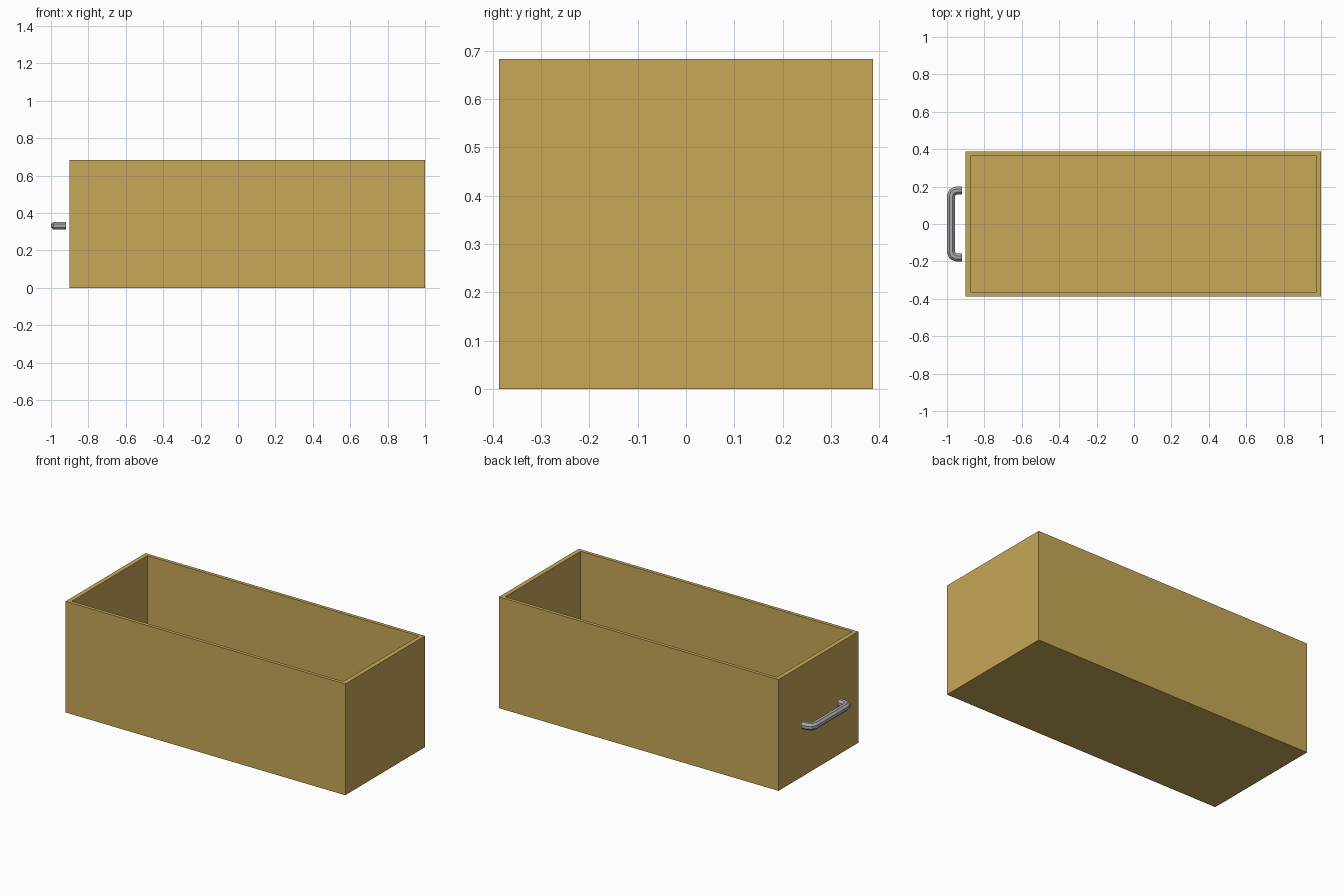
import bpy, bmesh, math
from mathutils import Vector

if "Cube" in bpy.data.objects:
    bpy.data.objects.remove(bpy.data.objects["Cube"])


def material(name, rgb):
    lin = [((c / 255 + 0.055) / 1.055) ** 2.4 for c in rgb]
    m = bpy.data.materials.new(name)
    m.diffuse_color = (*lin, 1)
    m.use_nodes = True
    m.node_tree.nodes["Principled BSDF"].inputs["Base Color"].default_value = m.diffuse_color
    return m


def finish(bm, name, mat):
    bmesh.ops.recalc_face_normals(bm, faces=bm.faces)
    mesh = bpy.data.meshes.new(name)
    bm.to_mesh(mesh)
    bm.free()
    mesh.materials.append(mat)
    obj = bpy.data.objects.new(name, mesh)
    bpy.context.collection.objects.link(obj)
    return obj


wood = material("golden wood", (200, 168, 88))
metal = material("grey metal", (172, 172, 176))

# Open box: a block whose top is inset and pushed down to the floor
X0, X1, Y, H = -0.9, 1.0, 0.387, 0.683
WALL_X, WALL_Y, FLOOR = 0.028, 0.021, 0.026


def ring(bm, x0, x1, y, z):
    return [bm.verts.new(p) for p in ((x0, -y, z), (x1, -y, z), (x1, y, z), (x0, y, z))]


def bridge(bm, a, b):
    n = len(a)
    for i in range(n):
        j = (i + 1) % n
        bm.faces.new((a[i], a[j], b[j], b[i]))


bm = bmesh.new()
inner = (X0 + WALL_X, X1 - WALL_X, Y - WALL_Y)
rings = [ring(bm, X0, X1, Y, 0), ring(bm, X0, X1, Y, H),
         ring(bm, *inner, H), ring(bm, *inner, FLOOR)]
for a, b in zip(rings, rings[1:]):
    bridge(bm, a, b)
bm.faces.new(rings[0])
bm.faces.new(rings[-1])
finish(bm, "drawer_box", wood)

# Handle: an eight-sided bar swept along a rounded bracket path
BAR, BEND, SIDES, Z = 0.021, 0.03, 8, 0.332
XB, YB, XE = -1 + BAR, 0.2 - BAR, -0.92
half = [(XE, YB)]
for i in range(3):
    t = math.radians(90 + 45 * i)
    half.append((XB + BEND + BEND * math.cos(t), YB - BEND + BEND * math.sin(t)))
path = [Vector((x, y, Z)) for x, y in half + [(x, -y) for x, y in reversed(half)]]

bm = bmesh.new()
loops = []
for i, p in enumerate(path):
    before = (p - path[i - 1]).normalized() if i else None
    after = (path[i + 1] - p).normalized() if i < len(path) - 1 else None
    before, after = before or after, after or before
    tangent = (before + after).normalized()
    side = Vector((-tangent.y, tangent.x, 0)) / tangent.dot(after)
    r = BAR / math.cos(math.pi / SIDES)
    loop = []
    for k in range(SIDES):
        a = 2 * math.pi * (k + 0.5) / SIDES
        loop.append(bm.verts.new(p + side * r * math.cos(a) + Vector((0, 0, r * math.sin(a)))))
    loops.append(loop)
for a, b in zip(loops, loops[1:]):
    bridge(bm, a, b)
bm.faces.new(loops[0])
bm.faces.new(loops[-1])
finish(bm, "pull_handle", metal)
